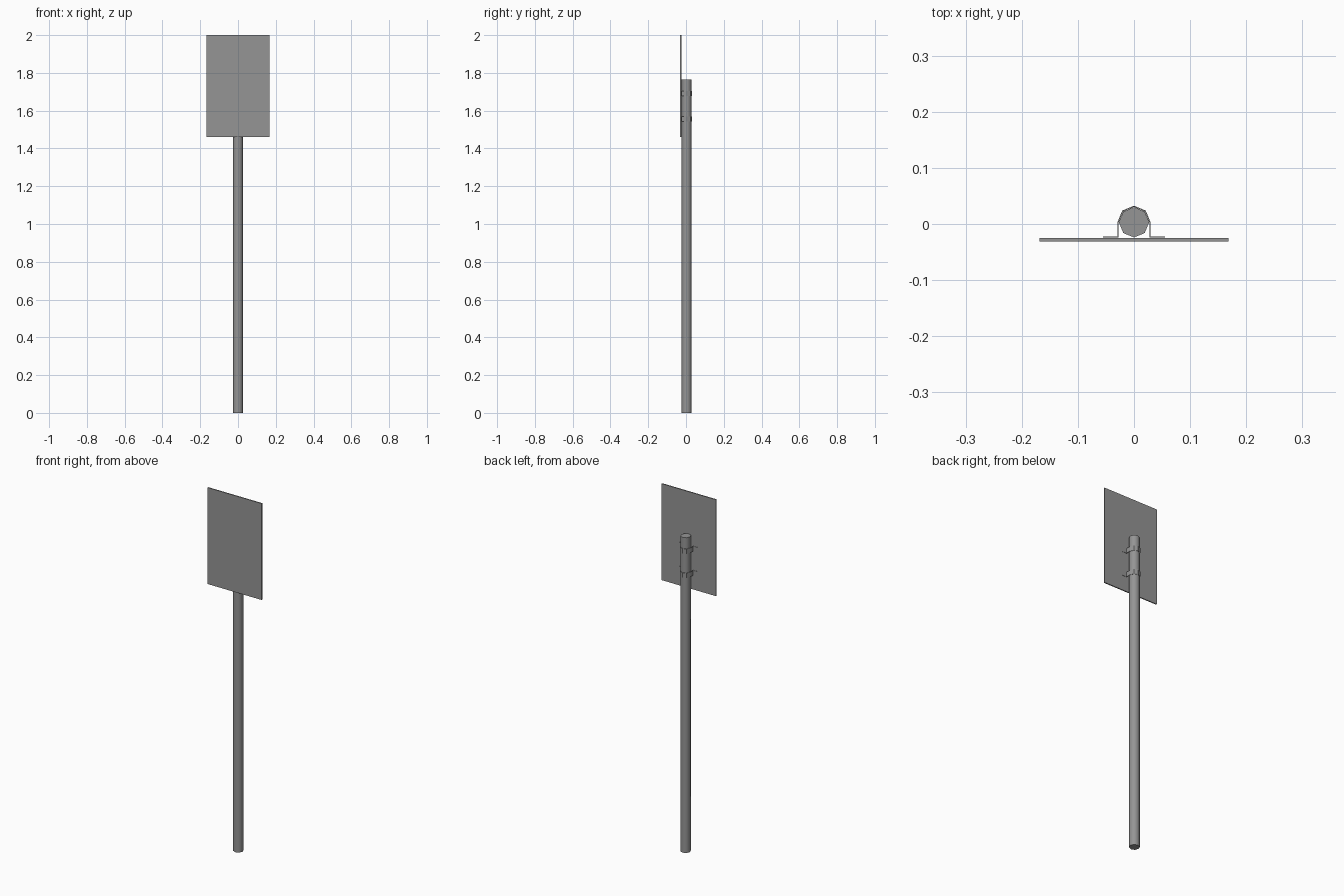
import bpy, bmesh, math

cube = bpy.data.objects.get("Cube")
if cube:
    bpy.data.objects.remove(cube, do_unlink=True)

grey = bpy.data.materials.new("galvanised grey")
grey.use_nodes = True
colour = (0.3, 0.3, 0.3, 1)
grey.diffuse_color = colour
grey.node_tree.nodes["Principled BSDF"].inputs["Base Color"].default_value = colour

POLE_Y = 0.003


def finish(obj, name, smooth=False):
    obj.name = name
    obj.data.materials.append(grey)
    if smooth:
        bpy.ops.object.select_all(action='DESELECT')
        obj.select_set(True)
        bpy.context.view_layer.objects.active = obj
        bpy.ops.object.shade_smooth_by_angle(angle=math.radians(50))
    return obj


# Eight-sided pole
bpy.ops.mesh.primitive_cylinder_add(vertices=8, radius=0.027, depth=1.765,
                                    location=(0, POLE_Y, 1.765 / 2))
finish(bpy.context.object, "pole", smooth=True)

# Flat sign panel
bpy.ops.mesh.primitive_cube_add(size=1, location=(0, -0.028, 1.73))
panel = bpy.context.object
panel.scale = (0.336, 0.006, 0.54)
bpy.ops.object.transform_apply(location=False, rotation=False, scale=True)
finish(panel, "sign_panel")


# Strap clamp: flange, leg, half wrap round the pole, leg, flange
def clamp(name, z, height=0.027, radius=0.0285):
    arc = [(radius * math.cos(i * math.pi / 4), POLE_Y + radius * math.sin(i * math.pi / 4))
           for i in range(5)]
    path = [(0.055, -0.023), (radius, -0.023)] + arc + [(-radius, -0.023), (-0.055, -0.023)]
    bm = bmesh.new()
    low = [bm.verts.new((x, y, z - height / 2)) for x, y in path]
    high = [bm.verts.new((x, y, z + height / 2)) for x, y in path]
    for i in range(len(path) - 1):
        bm.faces.new((low[i], high[i], high[i + 1], low[i + 1]))
    bmesh.ops.recalc_face_normals(bm, faces=bm.faces)
    mesh = bpy.data.meshes.new(name)
    bm.to_mesh(mesh)
    bm.free()
    obj = bpy.data.objects.new(name, mesh)
    bpy.context.collection.objects.link(obj)
    solid = obj.modifiers.new("thickness", 'SOLIDIFY')
    solid.thickness = 0.002
    solid.offset = 0
    solid.use_even_offset = True
    finish(obj, name)


for label, height in (("upper_clamp", 1.69), ("lower_clamp", 1.555)):
    clamp(label, height)
